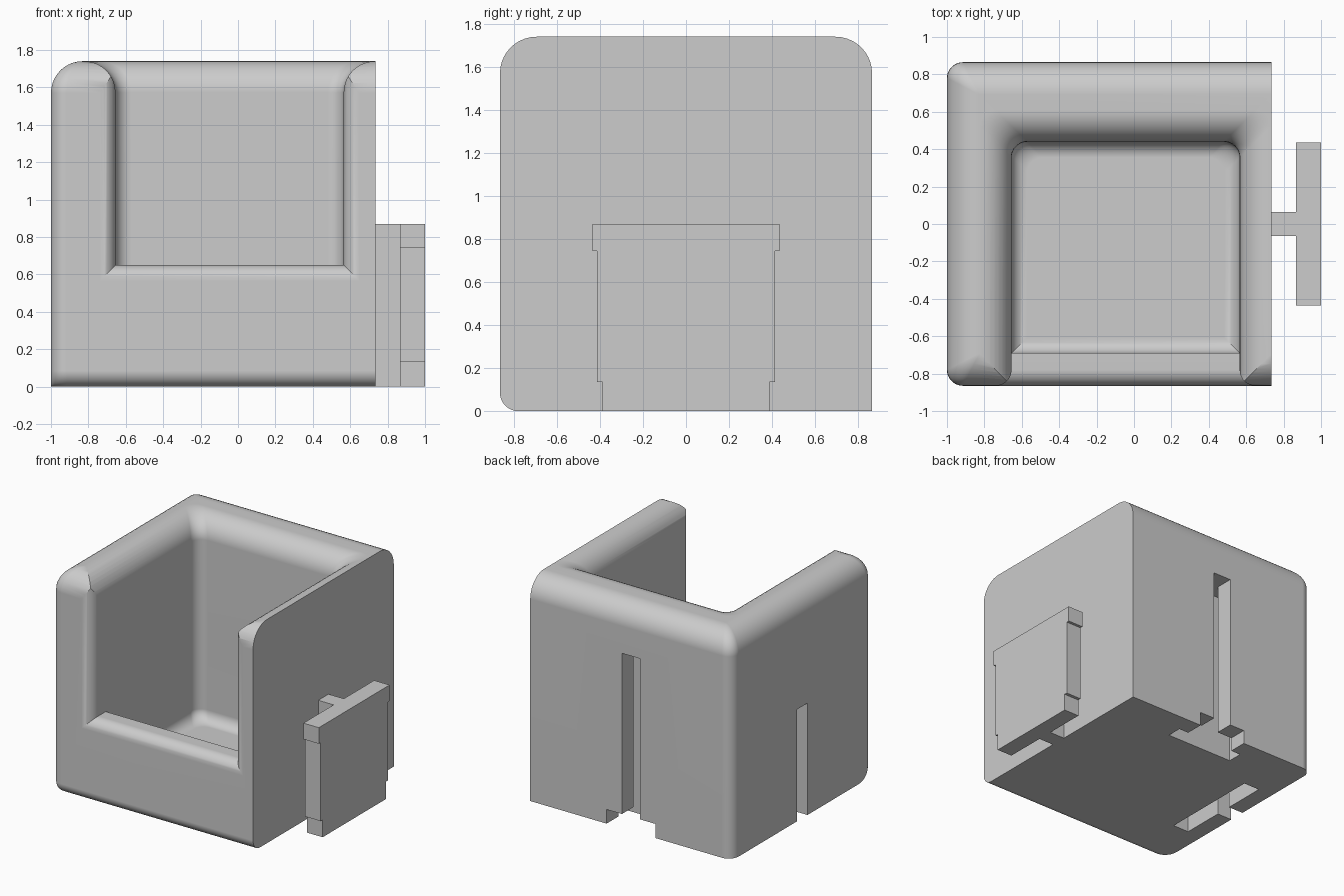
import bpy, bmesh
from math import sin, cos, pi, radians

if "Cube" in bpy.data.objects:
    bpy.data.objects.remove(bpy.data.objects["Cube"], do_unlink=True)

# Single matte grey
grey = bpy.data.materials.new("plain grey")
grey.use_nodes = True
grey.diffuse_color = (0.604, 0.604, 0.604, 1)
grey.node_tree.nodes["Principled BSDF"].inputs["Base Color"].default_value = grey.diffuse_color

# Main dimensions
LEFT, RIGHT = -1.0, 0.735
IN_L, IN_R = -0.655, 0.565
DEPTH, BACK_IN, LIP_IN = 0.865, 0.44, -0.69
TOP, LIP, FLOOR = 1.74, 0.65, 0.17
RIM, SMALL = 0.17, 0.085
STEPS = 10
ANGLES = [pi / 2 * i / STEPS for i in range(STEPS + 1)]


def loft(name, loops):
    """Closed solid through loops that run counter-clockwise about its direction."""
    bm = bmesh.new()
    rings = [[bm.verts.new(p) for p in loop] for loop in loops]
    count = len(rings[0])
    for a, b in zip(rings, rings[1:]):
        for i in range(count):
            j = (i + 1) % count
            bm.faces.new((a[i], a[j], b[j], b[i]))
    bm.faces.new(rings[0][::-1])
    bm.faces.new(rings[-1])
    mesh = bpy.data.meshes.new(name)
    bm.to_mesh(mesh)
    bm.free()
    mesh.materials.append(grey)
    obj = bpy.data.objects.new(name, mesh)
    bpy.context.scene.collection.objects.link(obj)
    return obj


def plan(z, x0, x1, y0, y1, front_left=0, front_right=0, back_right=0, back_left=0):
    """Rectangle at height z with an optional radius at each corner."""
    corners = [(x0, y0, 1, 1, front_left), (x1, y0, -1, 1, front_right),
               (x1, y1, -1, -1, back_right), (x0, y1, 1, -1, back_left)]
    points = []
    for k, (x, y, sx, sy, r) in enumerate(corners):
        for a in (ANGLES if r else [0]):
            turn = pi + k * pi / 2 + a
            points.append((x + r * (sx + cos(turn)), y + r * (sy + sin(turn)), z) if r else (x, y, z))
    return points


def box(name, x0, x1, y0, y1, z0, z1):
    return loft(name, [plan(z, x0, x1, y0, y1) for z in (z0, z1)])


def activate(obj):
    bpy.ops.object.select_all(action='DESELECT')
    obj.select_set(True)
    bpy.context.view_layer.objects.active = obj


def cut(obj, cutter):
    """Subtract the cutter from the object and discard it."""
    mod = obj.modifiers.new("cut", 'BOOLEAN')
    mod.operation, mod.solver, mod.object = 'DIFFERENCE', 'EXACT', cutter
    activate(obj)
    bpy.ops.object.modifier_apply(modifier=mod.name)
    bpy.data.objects.remove(cutter, do_unlink=True)


# Outer block: rounded rim and front bottom edge, flat on the joining side
def outer(z, inset, front_inset):
    r = SMALL * (1 - inset / (RIM + 0.005))
    return plan(z, LEFT + inset, RIGHT, -DEPTH + front_inset, DEPTH - inset, front_left=r, back_left=r)


loops = [outer(SMALL * (1 - cos(a)), 0, SMALL * (1 - sin(a))) for a in ANGLES]
for a in ANGLES:
    t = RIM * (1 - cos(a))
    loops.append(outer(TOP - RIM + RIM * sin(a), t, t))
body = loft("tub_body", loops)


# Open-fronted upper well, flaring out at the rim
def upper(z, flare):
    return plan(z, IN_L - flare, IN_R + flare, -1.1, BACK_IN + flare,
                back_right=SMALL, back_left=SMALL)


flare_r = RIM - 0.002
loops = [upper(LIP, 0)]
loops += [upper(TOP - flare_r + flare_r * sin(a), flare_r * (1 - cos(a))) for a in ANGLES]
loops.append(upper(TOP + 0.1, flare_r))
cut(body, loft("upper_well", loops))

# Sunken floor behind the front lip, with a filleted base
loops = []
for a in ANGLES:
    t = SMALL * (1 - sin(a)) * 0.98
    loops.append(plan(FLOOR + SMALL * (1 - cos(a)), IN_L + t, IN_R - t, LIP_IN + t, BACK_IN - t,
                      back_right=SMALL, back_left=SMALL))
loops.append(plan(LIP + 0.3, IN_L, IN_R, LIP_IN, BACK_IN, back_right=SMALL, back_left=SMALL))
cut(body, loft("lower_well", loops))


# Rounded front edges of the opening
def mouth(y, w):
    x0, x1, z0, z1 = IN_L - w, IN_R + w, LIP - w, TOP + 0.2
    return [(x0, y, z0), (x1, y, z0), (x1, y, z1), (x0, y, z1)]


loops = [mouth(-DEPTH + SMALL * (1 - sin(a)), SMALL * (1 - cos(a))) for a in ANGLES]
loops.append(mouth(-1.2, SMALL))
cut(body, loft("front_mouth", loops))

# Joining slots: pocket plus slit in the side wall and in the back wall
MID = (LEFT + RIGHT) / 2
cut(body, box("side_pocket", -0.87, -0.73, -0.41, 0.41, -0.1, 0.87))
cut(body, box("side_slit", -1.1, -0.8, -0.065, 0.065, -0.1, 0.87))
cut(body, box("back_pocket", MID - 0.295, MID + 0.295, 0.6, 0.72, -0.1, 1.36))
cut(body, box("back_slit", MID - 0.078, MID + 0.078, 0.65, 1, -0.1, 1.36))
cut(body, box("back_notch", MID - 0.21, MID + 0.21, 0.65, 1, -0.1, 0.11))

activate(body)
bpy.ops.object.shade_smooth_by_angle(angle=radians(30))
weighted = body.modifiers.new("even shading", 'WEIGHTED_NORMAL')
weighted.keep_sharp = True

# Connector on the flat side: stem and stepped plate
box("connector_stem", RIGHT - 0.01, 0.87, -0.063, 0.063, 0, 0.87)
half = [(0.388, 0), (0.388, 0.135), (0.413, 0.135), (0.413, 0.745), (0.435, 0.745), (0.435, 0.87)]
profile = half + [(-y, z) for y, z in reversed(half)]
loft("connector_plate", [[(x, y, z) for y, z in profile] for x in (0.867, 1.0)])
